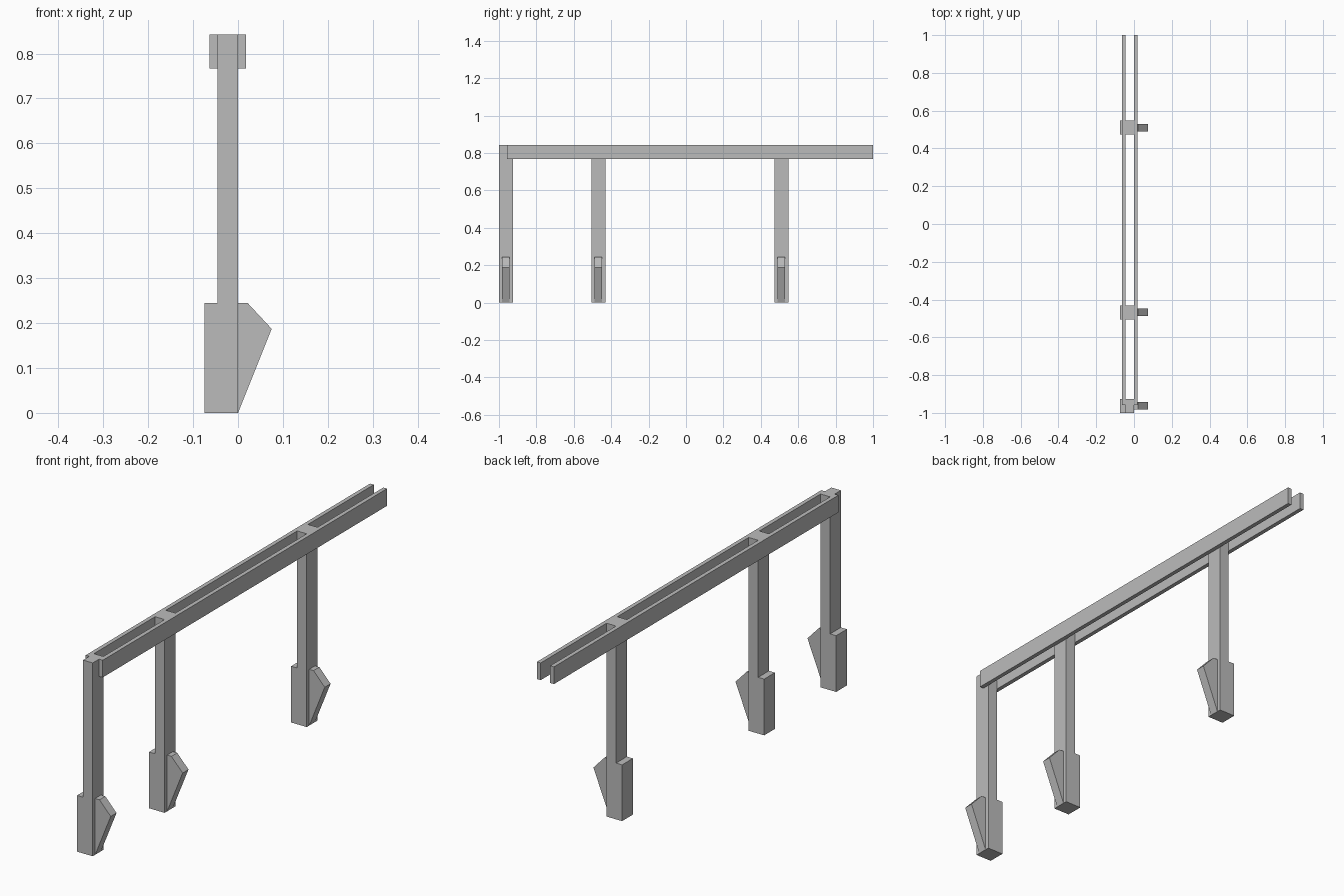
import bpy
import bmesh

cube = bpy.data.objects.get("Cube")
if cube:
    bpy.data.objects.remove(cube, do_unlink=True)

grey = bpy.data.materials.new("plain grey")
grey.use_nodes = True
grey.diffuse_color = (0.5, 0.5, 0.5, 1)
grey.node_tree.nodes["Principled BSDF"].inputs["Base Color"].default_value = (0.5, 0.5, 0.5, 1)


def extrude_profile(name, profile, y0, y1):
    """Solid made from an x-z outline swept along y."""
    bm = bmesh.new()
    face = bm.faces.new([bm.verts.new((x, y0, z)) for x, z in profile])
    swept = bmesh.ops.extrude_face_region(bm, geom=[face])["geom"]
    new_verts = [g for g in swept if isinstance(g, bmesh.types.BMVert)]
    bmesh.ops.translate(bm, verts=new_verts, vec=(0, y1 - y0, 0))
    bmesh.ops.recalc_face_normals(bm, faces=bm.faces)
    mesh = bpy.data.meshes.new(name)
    bm.to_mesh(mesh)
    bm.free()
    mesh.materials.append(grey)
    obj = bpy.data.objects.new(name, mesh)
    bpy.context.collection.objects.link(obj)
    return obj


TOP, RAIL_BOTTOM, FOOT_TOP = 0.842, 0.767, 0.245
POST_LEFT, RAIL_WIDTH = -0.046, 0.018
POST_DEPTH, BLADE_DEPTH = 0.074, 0.04

# Posts with a stepped foot, and a pointed blade on the side of each foot
post_outline = [(0, 0), (0, TOP), (POST_LEFT, TOP), (POST_LEFT, FOOT_TOP),
                (-0.075, FOOT_TOP), (-0.075, 0)]
blade_outline = [(0, 0), (0.075, 0.187), (0.021, FOOT_TOP), (0, FOOT_TOP)]
for label, y in (("front", -1.0), ("middle", -0.505), ("back", 0.473)):
    extrude_profile(label + "_post", post_outline, y, y + POST_DEPTH)
    inset = (POST_DEPTH - BLADE_DEPTH) / 2
    extrude_profile(label + "_blade", blade_outline, y + inset, y + inset + BLADE_DEPTH)

# Pair of long rails clamping the post tops
for label, x in (("right", POST_LEFT - RAIL_WIDTH), ("left", 0)):
    outline = [(x, RAIL_BOTTOM), (x + RAIL_WIDTH, RAIL_BOTTOM), (x + RAIL_WIDTH, TOP), (x, TOP)]
    extrude_profile(label + "_rail", outline, -0.957, 1.0)
